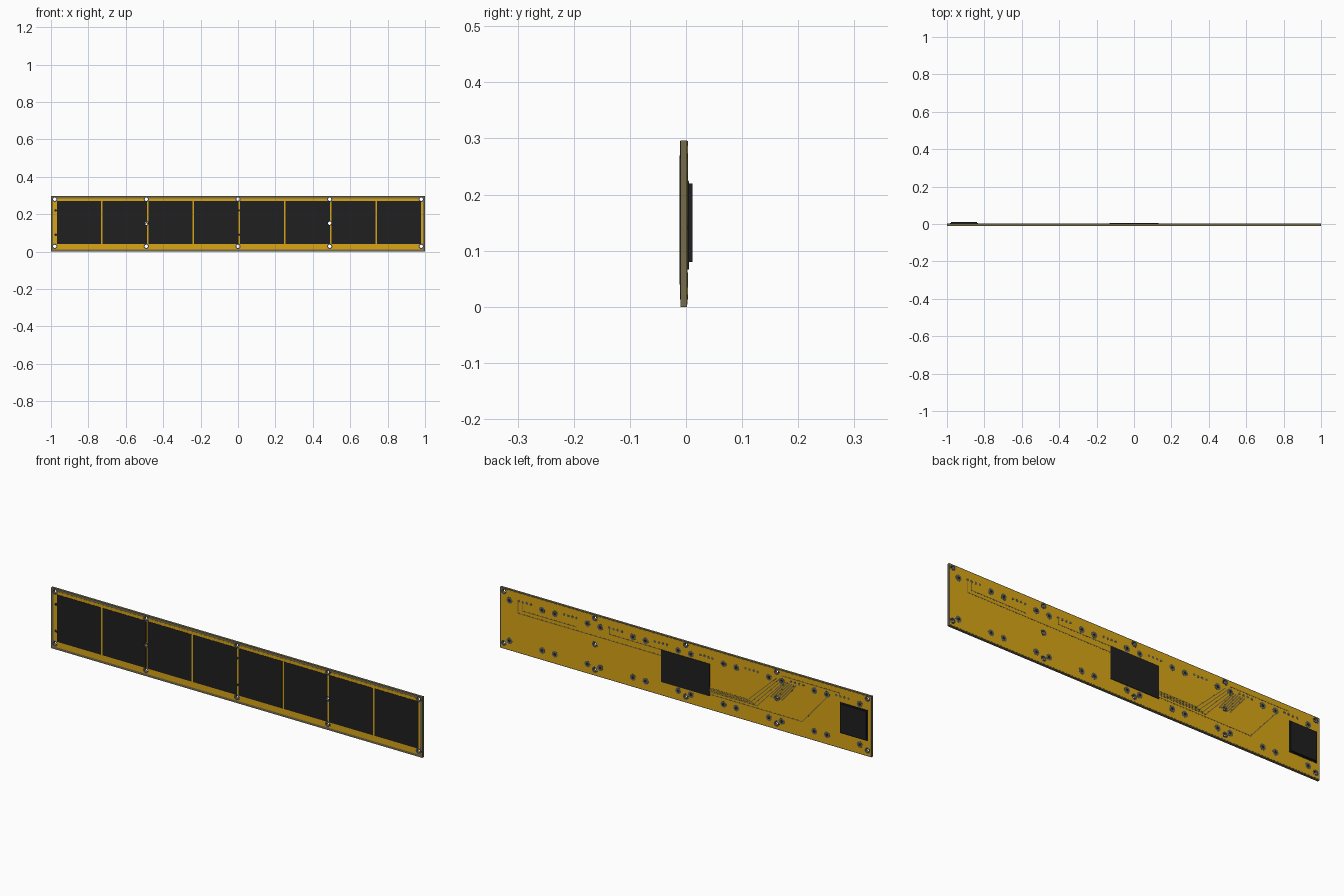
import bpy, bmesh, math
from mathutils import Matrix, Vector

if "Cube" in bpy.data.objects:
    bpy.data.objects.remove(bpy.data.objects["Cube"])


def material(name, rgb):
    m = bpy.data.materials.new(name)
    m.diffuse_color = (*rgb, 1)
    m.use_nodes = True
    m.node_tree.nodes["Principled BSDF"].inputs["Base Color"].default_value = m.diffuse_color
    return m


GOLD = material("gold", (0.70, 0.38, 0.008))
OLIVE = material("olive", (0.18, 0.15, 0.07))
BLACK = material("black", (0.014, 0.014, 0.014))
METAL = material("metal", (0.12, 0.12, 0.11))
TRACE = material("trace", (0.22, 0.16, 0.04))


def box(bm, x0, x1, y0, y1, z0, z1):
    mat = Matrix.Translation(((x0 + x1) / 2, (y0 + y1) / 2, (z0 + z1) / 2))
    bmesh.ops.create_cube(bm, size=1, matrix=mat @ Matrix.Diagonal((x1 - x0, y1 - y0, z1 - z0, 1)))


def disc(bm, x, z, r, y0, y1, n=16):
    mat = Matrix.Translation((x, (y0 + y1) / 2, z)) @ Matrix.Rotation(math.pi / 2, 4, 'X')
    bmesh.ops.create_cone(bm, cap_ends=True, segments=n, radius1=r, radius2=r, depth=y1 - y0, matrix=mat)


def ring(bm, x, z, r_out, r_in, y0, y1, n=16):
    loops = [[bm.verts.new((x + r * math.cos(2 * math.pi * i / n), y, z + r * math.sin(2 * math.pi * i / n)))
              for i in range(n)] for r, y in ((r_out, y0), (r_out, y1), (r_in, y1), (r_in, y0))]
    for k in range(4):
        a, b = loops[k], loops[(k + 1) % 4]
        for i in range(n):
            j = (i + 1) % n
            bm.faces.new((a[i], a[j], b[j], b[i]))


def trace(bm, pts, w=0.004):
    for (x0, z0), (x1, z1) in zip(pts, pts[1:]):
        d = Vector((x1 - x0, 0, z1 - z0))
        mat = (Matrix.Translation(((x0 + x1) / 2, 0.0030, (z0 + z1) / 2))
               @ Matrix.Rotation(-math.atan2(d.z, d.x), 4, 'Y')
               @ Matrix.Diagonal((d.length + w, 0.0008, w, 1)))
        bmesh.ops.create_cube(bm, size=1, matrix=mat)


def finish(bm, name, mat=None):
    bmesh.ops.recalc_face_normals(bm, faces=bm.faces)
    me = bpy.data.meshes.new(name)
    bm.to_mesh(me)
    bm.free()
    ob = bpy.data.objects.new(name, me)
    bpy.context.collection.objects.link(ob)
    if mat:
        me.materials.append(mat)
    return ob


CELLS = [0.006 + (i - 3.5) * 0.2445 for i in range(8)]
HOLES = [(x, z) for x in (-0.98, -0.49, 0, 0.49, 0.98) for z in (0.028, 0.28)]
HOLES += [(-0.49, 0.152), (0.49, 0.152)]

# board core with gold faces
bm = bmesh.new()
box(bm, -1, 1, -0.0095, 0.002, 0, 0.296)
core = finish(bm, "board_core", OLIVE)
bm = bmesh.new()
box(bm, -0.988, 0.988, -0.0101, -0.009, 0.012, 0.284)
front = finish(bm, "front_gold_layer", GOLD)
bm = bmesh.new()
box(bm, -0.996, 0.996, 0.0015, 0.0028, 0.004, 0.292)
back = finish(bm, "back_gold_layer", GOLD)

# front panels
bm = bmesh.new()
for c in CELLS:
    box(bm, c - 0.118, c + 0.118, -0.0112, -0.0095, 0.04, 0.27)
panels = finish(bm, "front_panels", BLACK)

# through holes
bm = bmesh.new()
for x, z in HOLES:
    disc(bm, x, z, 0.009, -0.05, 0.05)
cutter = finish(bm, "hole_cutter")
cutter.hide_render = True
for ob in (core, front, back, panels):
    mod = ob.modifiers.new("holes", 'BOOLEAN')
    mod.operation, mod.solver, mod.object = 'DIFFERENCE', 'EXACT', cutter
    bpy.context.view_layer.objects.active = ob
    bpy.ops.object.modifier_apply(modifier=mod.name)
bpy.data.objects.remove(cutter)

# grey hole sleeves, visible on both sides
bm = bmesh.new()
for x, z in HOLES:
    ring(bm, x, z, 0.015, 0.009, -0.0106, 0.0034)
finish(bm, "mounting_hole_sleeves", METAL)

# back solder pads and pin rows for each panel
bm = bmesh.new()
pins = bmesh.new()
dots = bmesh.new()
for c in CELLS:
    for dx in (-0.088, 0.088):
        for z in (0.046, 0.243):
            ring(bm, c + dx, z, 0.0155, 0.007, 0.0025, 0.0034)
            disc(dots, c + dx, z, 0.007, 0.0025, 0.0031, 12)
    for k in range(4):
        disc(pins, c + 0.005 + (k - 1.5) * 0.022, 0.253, 0.0065, 0.0025, 0.0034, 10)
finish(bm, "solder_pads", METAL)
finish(dots, "solder_pad_centres", BLACK)
finish(pins, "pin_rows", METAL)

# small tabs beside the panels on the front
bm = bmesh.new()
for c in CELLS[::4]:
    for z in (0.09, 0.22):
        disc(bm, c - 0.125, z, 0.007, -0.0105, -0.0095, 10)
finish(bm, "front_tabs", BLACK)

# circuit traces on the back
bm = bmesh.new()
trace(bm, [(0.903, 0.253), (0.903, 0.193), (0.13, 0.193)])
trace(bm, [(0.88, 0.253), (0.88, 0.21), (0.59, 0.21)])
trace(bm, [(0.41, 0.253), (0.41, 0.222), (0.10, 0.222)])
for k in range(4):
    trace(bm, [(-0.12, 0.105 - k * 0.006), (-0.337 - k * 0.016, 0.105 - k * 0.006),
               (-0.49 - k * 0.012, 0.25 - k * 0.004)])
trace(bm, [(-0.12, 0.075), (-0.628, 0.075), (-0.768, 0.236), (-0.768, 0.253)])
trace(bm, [(-0.52, 0.268), (-0.83, 0.268), (-0.83, 0.253)])
for k in range(6):
    trace(bm, [(-0.46 - k * 0.012, 0.15), (-0.535 - k * 0.012, 0.24)], 0.006)
finish(bm, "circuit_traces", TRACE)

# control chips on the back
bm = bmesh.new()
box(bm, -0.13, 0.13, 0.002, 0.0052, 0.066, 0.223)
finish(bm, "main_chip", BLACK)
bm = bmesh.new()
box(bm, -0.984, -0.834, 0.002, 0.0045, 0.075, 0.225)
finish(bm, "connector_base", BLACK)
bm = bmesh.new()
box(bm, -0.979, -0.839, 0.004, 0.0112, 0.08, 0.22)
finish(bm, "connector_block", BLACK)
